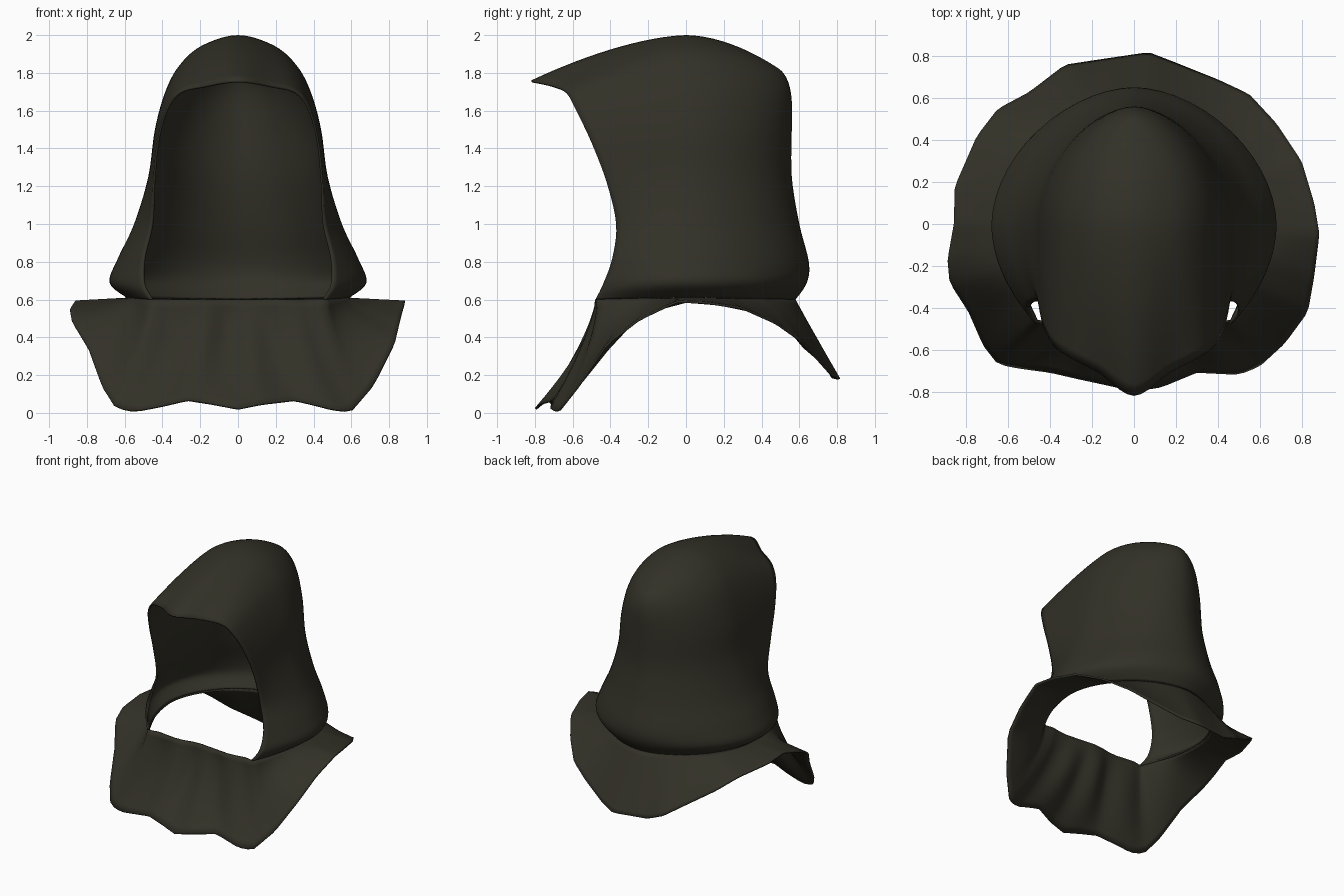
import bpy, bmesh, math
from mathutils import Vector

cube = bpy.data.objects.get("Cube")
if cube:
    bpy.data.objects.remove(cube, do_unlink=True)

# One cloth colour
cloth = bpy.data.materials.new("dark olive cloth")
cloth.use_nodes = True
colour = (0.032, 0.030, 0.020, 1)
cloth.diffuse_color = colour
shader = cloth.node_tree.nodes["Principled BSDF"]
shader.inputs["Base Color"].default_value = colour
shader.inputs["Roughness"].default_value = 0.9


def cloth_sheet(name, rows, closed):
    """Skin rows of points (bottom to top, anticlockwise) into a thin smooth sheet."""
    bm = bmesh.new()
    grid = [[bm.verts.new(point) for point in row] for row in rows]
    count = len(rows[0])
    for low, high in zip(grid, grid[1:]):
        for i in range(count if closed else count - 1):
            k = (i + 1) % count
            bm.faces.new((low[i], low[k], high[k], high[i]))
    bmesh.ops.remove_doubles(bm, verts=bm.verts[:], dist=0.0005)
    mesh = bpy.data.meshes.new(name)
    bm.to_mesh(mesh)
    bm.free()
    mesh.materials.append(cloth)
    obj = bpy.data.objects.new(name, mesh)
    bpy.context.collection.objects.link(obj)
    bpy.ops.object.select_all(action="DESELECT")
    obj.select_set(True)
    bpy.context.view_layer.objects.active = obj
    bpy.ops.object.shade_smooth_by_angle(angle=math.radians(60))
    solid = obj.modifiers.new("cloth thickness", "SOLIDIFY")
    solid.thickness = 0.012
    solid.offset = -1
    return obj


def spline(a, b, c, d, t):
    """Smooth blend between number lists b and c."""
    return [0.5 * (2 * q + (r - p) * t + (2 * p - 5 * q + 4 * r - s) * t ** 2
                   + (3 * q - p - 3 * r + s) * t ** 3)
            for p, q, r, s in zip(a, b, c, d)]


# Hood outline by level: front edge x, y, z; side x, z; back y, z
levels = [
    (.46, -.48, .60, .59, .61, .58, .60),
    (.50, -.44, .68, .68, .69, .64, .69),
    (.50, -.39, .82, .635, .82, .65, .80),
    (.46, -.37, 1.0, .55, 1.0, .60, 1.0),
    (.45, -.42, 1.22, .475, 1.25, .56, 1.25),
    (.43, -.50, 1.43, .44, 1.5, .56, 1.5),
    (.385, -.58, 1.6, .385, 1.7, .56, 1.65),
    (.31, -.635, 1.7, .31, 1.84, .545, 1.74),
    (.17, -.71, 1.735, .19, 1.945, .515, 1.8),
    (0, -.82, 1.76, 0, 2.0, .48, 1.83),
]


def hood_row(level, steps=14):
    """Walk from the front edge past the side to the middle of the back, then mirror."""
    front_x, front_y, front_z, side_x, side_z, back_y, back_z = level
    half = []
    for i in range(steps):
        s = 1 - i / steps
        half.append(Vector((side_x + (front_x - side_x) * s ** 2,
                            front_y * s,
                            side_z + (front_z - side_z) * s ** 1.6)))
    for i in range(steps + 1):
        angle = math.pi / 2 * i / steps
        s = math.sin(angle)
        half.append(Vector((side_x * max(0, math.cos(angle)) ** 1.1,
                            back_y * s ** 1.1,
                            side_z + (back_z - side_z) * s ** 2)))
    half[-1].x = 0
    return half + [Vector((-p.x, p.y, p.z)) for p in reversed(half[:-1])]


# Hood: levels smoothed upward, rounded over the crown ridge
over_ridge = [n * (-1 if i in (0, 3) else 1) for i, n in enumerate(levels[-2])]
track = [levels[0]] + levels + [over_ridge]
hood_rows = []
for j in range(len(levels) - 1):
    for k in range(5):
        hood_rows.append(hood_row(spline(*track[j:j + 4], k / 5)))
hood_rows.append(hood_row(levels[-1]))
cloth_sheet("hood", hood_rows, closed=False)

# Wavy hem of the shoulder cape, anticlockwise from the left shoulder
hem = [Vector(p) for p in (
    (.885, -.05, .595), (.86, .1, .59), (.8, .3, .56), (.68, .48, .48),
    (.55, .62, .38), (.4, .69, .3), (.2, .77, .21), (.07, .82, .18),
    (-.2, .78, .19), (-.33, .76, .24), (-.5, .63, .35), (-.65, .55, .45),
    (-.75, .42, .53), (-.855, .18, .58), (-.86, 0, .595), (-.89, -.17, .55),
    (-.88, -.28, .49), (-.79, -.42, .34), (-.72, -.58, .14), (-.65, -.67, .03),
    (-.55, -.69, .01), (-.4, -.71, .04), (-.27, -.74, .07), (-.13, -.77, .05),
    (0, -.8, .025), (.13, -.78, .05), (.3, -.71, .07), (.5, -.72, .02),
    (.6, -.68, .01), (.72, -.57, .15), (.83, -.42, .37), (.86, -.25, .5))]

# Neck ring: the hood's bottom edge, closed by a slightly wavy front
neck = list(hood_rows[0])
for i in range(1, 12):
    x = -.46 + .92 * i / 12
    neck.append(Vector((x, -.47 + .012 * math.cos(x * 14), .6)))


def angle_of(p):
    return math.atan2(p.y, p.x) % math.tau


def at_angle(loop, angle):
    """Point of a loop in the given direction from the middle."""
    for a, b in zip(loop, loop[1:] + loop[:1]):
        span = (angle_of(b) - angle_of(a)) % math.tau
        into = (angle - angle_of(a)) % math.tau
        if into <= span < math.pi:
            return a.lerp(b, into / span if span else 0)
    return loop[0].copy()


# Cape: hangs steeply from the neck in front, then flares to the hem
columns, bands = 128, 14
cape_rows = []
for j in range(bands + 1):
    drop = 1 - j / bands
    row = []
    for i in range(columns):
        angle = math.tau * i / columns
        top, bottom = at_angle(neck, angle), at_angle(hem, angle)
        front = max(0, -math.sin(angle))
        point = top.lerp(bottom, drop ** (1 + .7 * front))
        point.z = top.z + (bottom.z - top.z) * drop
        fold = .018 * front * math.sin(angle * 14) * drop * (1 - drop) * 4
        point.y += fold
        row.append(point)
    cape_rows.append(row)
cloth_sheet("shoulder_cape", cape_rows, closed=True)
